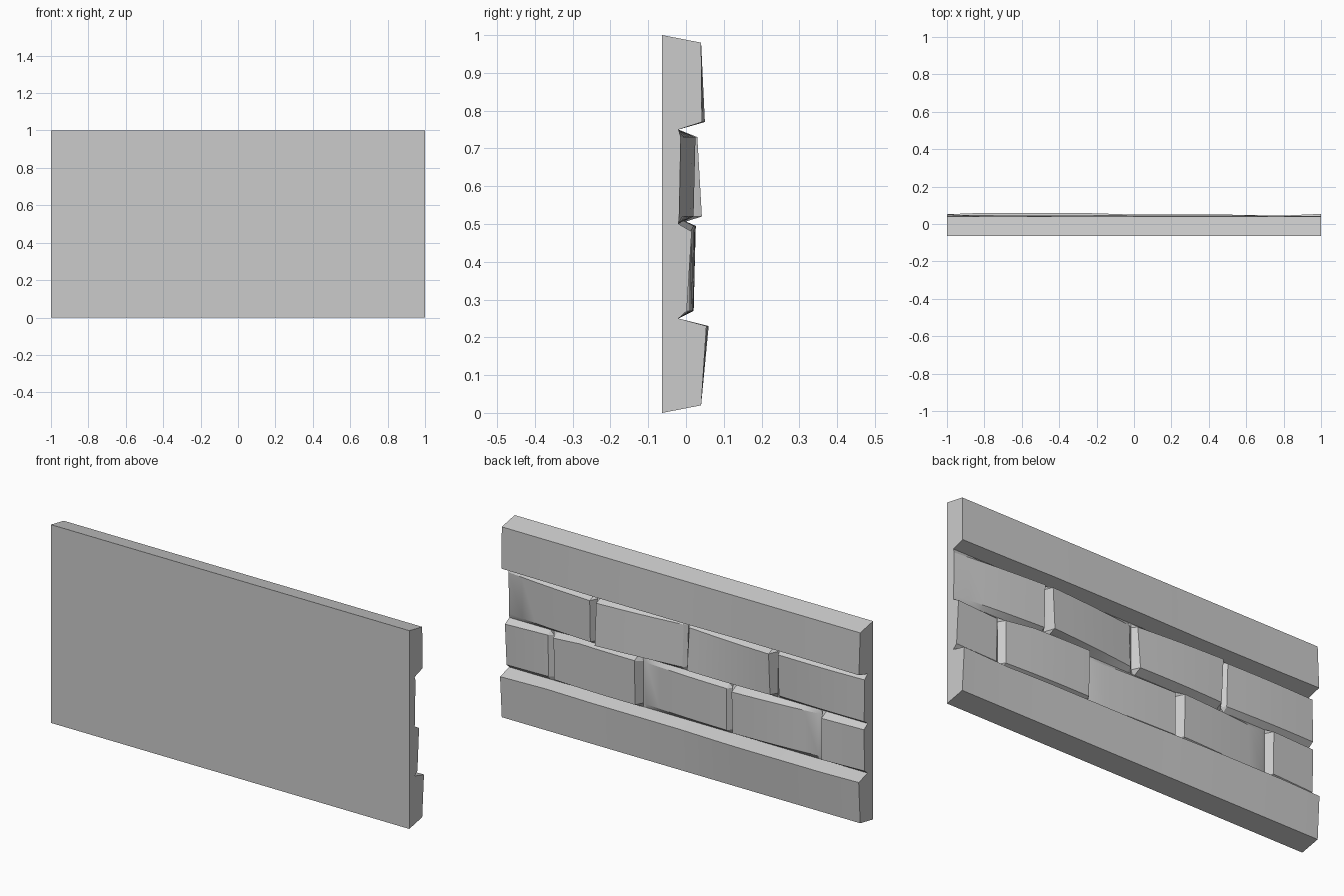
import bpy
import math

if "Cube" in bpy.data.objects:
    bpy.data.objects.remove(bpy.data.objects["Cube"])

BACK, JOINT, INSET = -0.063, -0.02, 0.02


def make(name, verts, faces):
    me = bpy.data.meshes.new(name)
    me.from_pydata(verts, [], faces)
    ob = bpy.data.objects.new(name, me)
    bpy.context.collection.objects.link(ob)
    bpy.ops.object.select_all(action='DESELECT')
    ob.select_set(True)
    bpy.context.view_layer.objects.active = ob
    bpy.ops.object.mode_set(mode='EDIT')
    bpy.ops.mesh.select_all(action='SELECT')
    bpy.ops.mesh.normals_make_consistent(inside=False)
    bpy.ops.object.mode_set(mode='OBJECT')
    bpy.ops.object.shade_smooth_by_angle(angle=math.radians(20))
    return ob


def loft(name, rings):
    """Skin equal closed rings and cap both ends."""
    n = len(rings[0])
    verts = [v for r in rings for v in r]
    faces = [(i * n + k, i * n + (k + 1) % n, (i + 1) * n + (k + 1) % n, (i + 1) * n + k)
             for i in range(len(rings) - 1) for k in range(n)]
    faces += [tuple(range(n)), tuple(range((len(rings) - 1) * n, len(rings) * n))]
    return make(name, verts, faces)


# Slab with a long wavy course along the bottom and the top: (x, lower y, upper y)
stations = [(-1, .052, .05), (-.8, .06, .047), (-.35, .06, .045), (-.2, .057, .047),
            (0, .05, .05), (.5, .049, .05), (.75, .043, .045), (1, .054, .042)]
loft("wall_slab", [[(x, y, z) for y, z in
                    [(BACK, 0), (.04, .02), (lo, .23), (JOINT, .25),
                     (JOINT, .75), (up, .77), (.04, .98), (BACK, 1)]]
                   for x, lo, up in stations])


# Tilted stone with bevelled sides; depths at +x top, +x bottom, -x top, -x bottom
def stone(name, x1, x0, z0, pt, pb, nt, nb, bulge=.004, lift=0.0):
    z1 = z0 + .25
    steps = 6
    a = x0 if x0 == -1 else x0 + INSET
    b = x1 if x1 == 1 else x1 - INSET

    def ring(x, top, bot, rise, inset=INSET):
        return [(x, JOINT - .01, z0), (x, JOINT, z0), (x, bot, z0 + inset),
                (x, top, z1 - inset + rise), (x, JOINT, z1 + rise), (x, JOINT - .01, z1)]
    rings = []
    if x0 != -1:
        rings.append(ring(x0, JOINT, JOINT, 0))
    for i in range(steps + 1):
        t = i / steps
        bump = bulge * math.sin(math.pi * t)
        rings.append(ring(a + (b - a) * t, nt + (pt - nt) * t + bump,
                          nb + (pb - nb) * t + bump, lift * min(1, 3 * (1 - t))))
    if x1 != 1:
        rings.append(ring(x1, JOINT, JOINT, 0))
    return loft(name, rings)


# Upper and lower middle courses, half a stone out of step
stone("upper_stone_1", 1, .5, .5, -.014, -.018, .025, .02)
stone("upper_stone_2", .5, 0, .5, .03, .042, -.01, 0)
stone("upper_stone_3", 0, -.5, .5, .002, .02, .028, .016)
stone("upper_stone_4", -.5, -1, .5, .01, .002, .006, .008)
stone("lower_stone_1", 1, .75, .25, .015, .002, 0, -.004, 0)
stone("lower_stone_2", .75, .25, .25, .012, .01, .026, .02, .004, .015)
stone("lower_stone_3", .25, -.25, .25, -.014, -.014, .005, .005)
stone("lower_stone_4", -.25, -.75, .25, .022, .016, -.014, -.01)
stone("lower_stone_5", -.75, -1, .25, .02, .018, .01, .005, 0)
